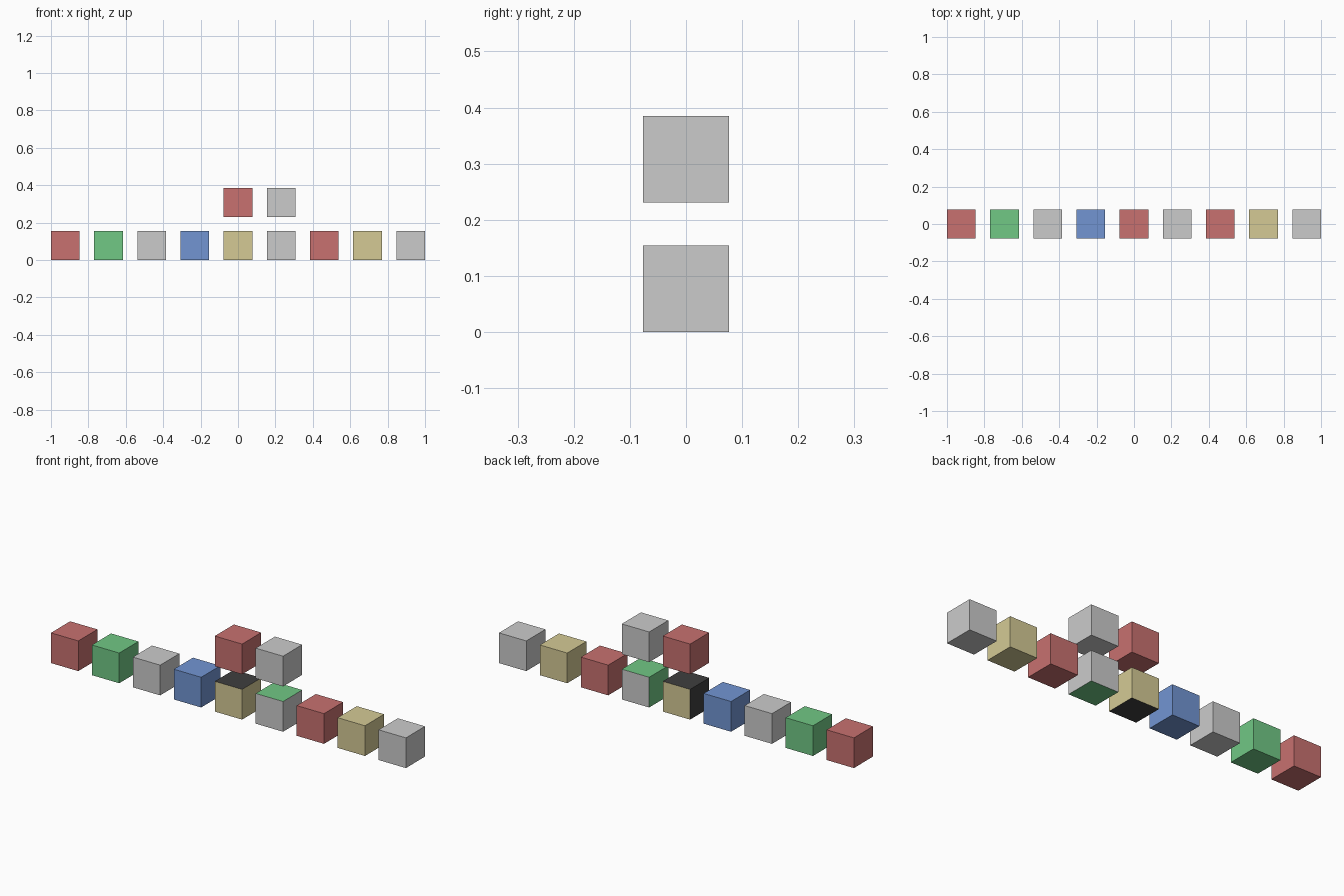
import bpy

if "Cube" in bpy.data.objects:
    bpy.data.objects.remove(bpy.data.objects["Cube"])

SIZE = 2 / 13           # cube edge
STEP = 1.5 * SIZE       # cube plus half-cube gap

COLOURS = {
    "red": (0.58, 0.165, 0.162, 1),
    "green": (0.165, 0.58, 0.235, 1),
    "blue": (0.168, 0.30, 0.65, 1),
    "yellow": (0.66, 0.59, 0.30, 1),
    "black": (0.05, 0.05, 0.05, 1),
}
mats = {}
for name, rgba in COLOURS.items():
    mats[name] = bpy.data.materials.new(name)
    mats[name].diffuse_color = rgba


def cube(name, column, row, main, second=None):
    """Cube on the grid; a second colour covers its top, bottom and left."""
    bpy.ops.mesh.primitive_cube_add(
        size=SIZE, location=(column * STEP, 0, row * STEP + SIZE / 2))
    ob = bpy.context.object
    ob.name = name
    if main or second:
        ob.data.materials.append(mats.get(main))
    if second:
        ob.data.materials.append(mats[second])
        for face in ob.data.polygons:
            n = face.normal
            if abs(n.z) > 0.5 or n.x < -0.5:
                face.material_index = 1


# Bottom row, left to right
bottom_row = [("red",), ("green",), (None,), ("blue",), ("yellow", "black"),
              (None, "green"), ("red",), ("yellow",), (None,)]
for i, colours in enumerate(bottom_row):
    label = "_".join(c or "grey" for c in colours)
    cube(f"bottom_cube_{i + 1}_{label}", i - 4, 0, *colours)

# Two raised cubes
cube("upper_cube_red", 0, 1, "red")
cube("upper_cube_grey", 1, 1, None)

for m in bpy.data.materials:
    if m.users and not m.is_grease_pencil:
        m.use_nodes = True
        m.node_tree.nodes["Principled BSDF"].inputs["Base Color"].default_value = m.diffuse_color
